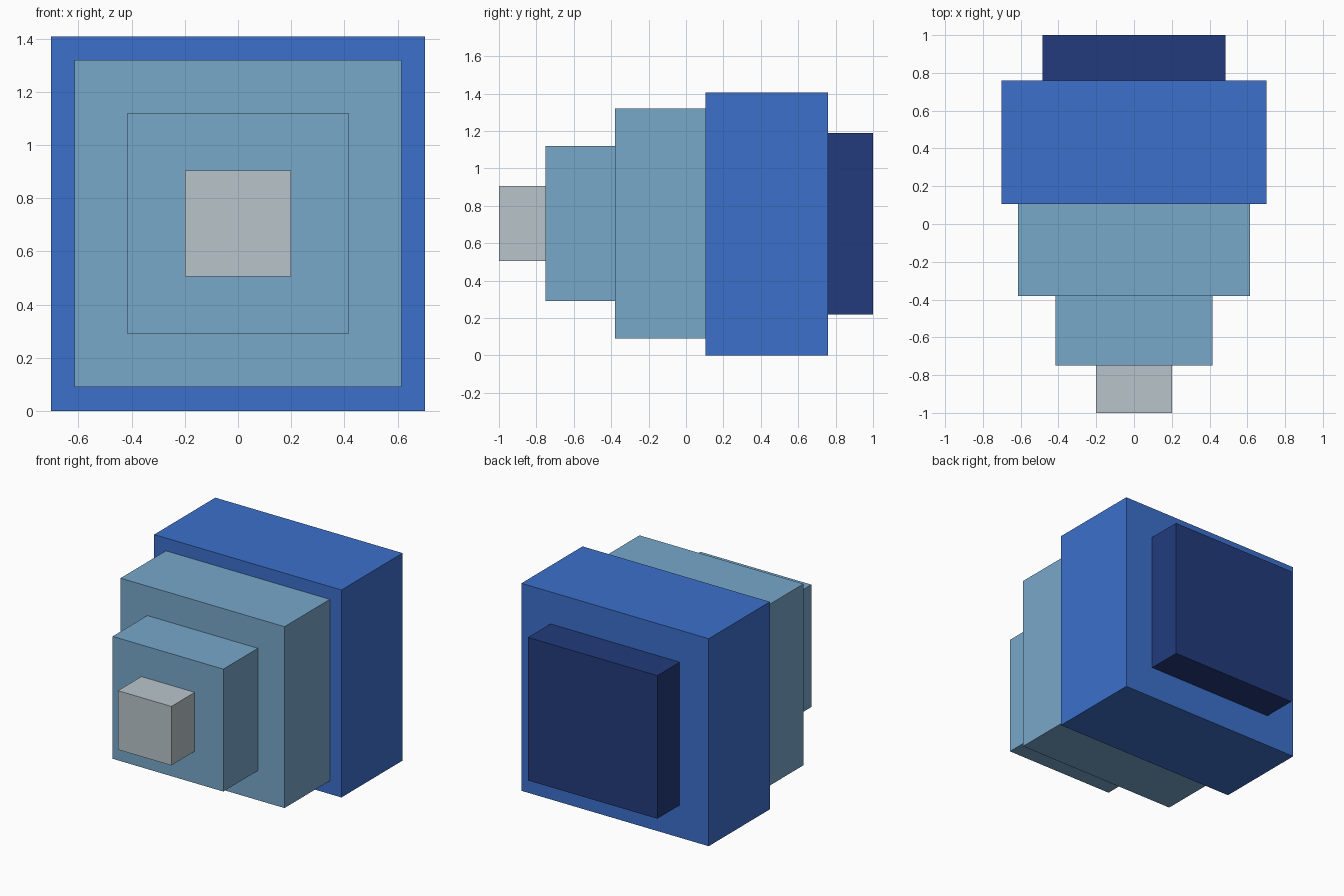
import bpy

if "Cube" in bpy.data.objects:
    bpy.data.objects.remove(bpy.data.objects["Cube"])


def material(name, rgb):
    # 8-bit sRGB to linear
    lin = [((c / 255 + 0.055) / 1.055) ** 2.4 for c in rgb]
    m = bpy.data.materials.new(name)
    m.diffuse_color = (*lin, 1)
    m.use_nodes = True
    m.node_tree.nodes["Principled BSDF"].inputs["Base Color"].default_value = m.diffuse_color
    return m


def block(name, width, y0, y1, z0, z1, mat):
    bpy.ops.mesh.primitive_cube_add(size=1, location=(0, (y0 + y1) / 2, (z0 + z1) / 2))
    ob = bpy.context.object
    ob.name = name
    ob.scale = (width, y1 - y0, z1 - z0)
    bpy.ops.object.transform_apply(location=False, rotation=False, scale=True)
    ob.data.materials.append(mat)


grey = material("pale grey", (185, 197, 202))
light_blue = material("light blue", (120, 168, 202))
blue = material("royal blue", (60, 112, 203))
navy = material("navy blue", (34, 59, 124))

# Stepped blocks, from the front tip to the rear plate
block("front_tip", 0.40, -1.00, -0.75, 0.505, 0.905, grey)
block("front_step", 0.83, -0.75, -0.38, 0.29, 1.12, light_blue)
block("middle_step", 1.23, -0.38, 0.105, 0.09, 1.32, light_blue)
block("main_block", 1.405, 0.105, 0.76, 0.0, 1.407, blue)
block("rear_plate", 0.97, 0.76, 1.00, 0.22, 1.19, navy)
